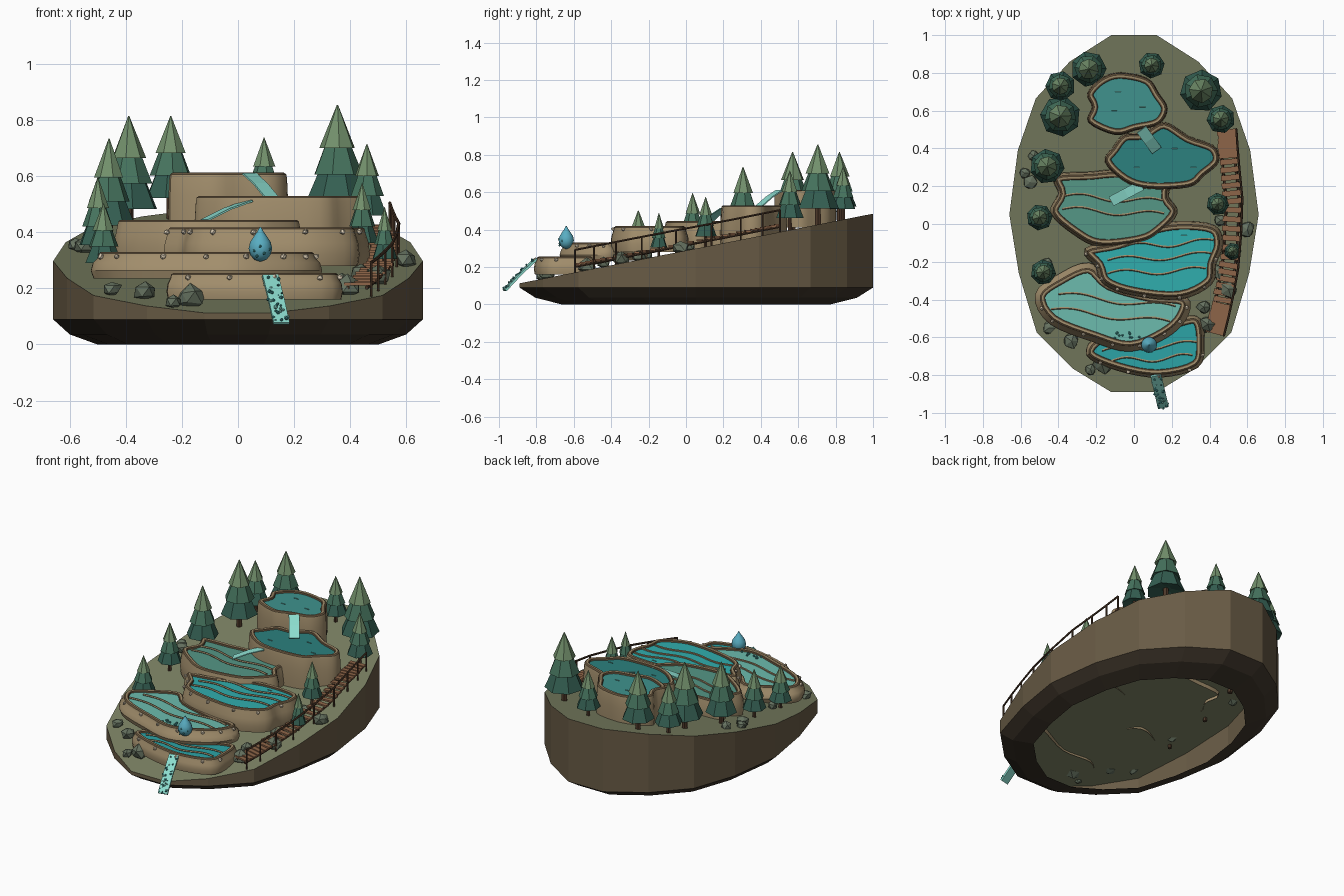
import bpy, bmesh, math, random
from mathutils import Vector, Matrix

if "Cube" in bpy.data.objects:
    bpy.data.objects.remove(bpy.data.objects["Cube"])
random.seed(4)

def ground_z(y):
    return 0.288 + 0.197 * y

def mat(name, r, g, b):
    m = bpy.data.materials.new(name)
    m.diffuse_color = (r, g, b, 1)
    m.use_nodes = True
    m.node_tree.nodes["Principled BSDF"].inputs["Base Color"].default_value = m.diffuse_color
    return m

SOIL, CLIFF, DARK = mat("moss", .2, .22, .125), mat("cliff", .14, .105, .06), mat("cliff_dark", .05, .037, .024)
TAN, RIM = mat("travertine", .36, .27, .15), mat("rim", .13, .085, .045)
PALE, ROCK = mat("pale_stone", .7, .6, .45), mat("rock", .13, .165, .115)
WOOD, PLANK = mat("wood", .075, .04, .022), mat("plank", .27, .13, .065)
GREENS = [mat("needle_low", .035, .115, .085), mat("needle_mid", .06, .17, .11), mat("needle_top", .17, .28, .15)]
FALL, DROP, FOAM = mat("fall", .26, .72, .62), mat("drop", .1, .42, .54), mat("foam", .05, .3, .3)

def mesh(name, verts, faces, mats, idx=None, smooth=False):
    me = bpy.data.meshes.new(name)
    me.from_pydata([tuple(v) for v in verts], [], faces)
    for m in mats:
        me.materials.append(m)
    if idx:
        me.polygons.foreach_set("material_index", idx)
    bm = bmesh.new()
    bm.from_mesh(me)
    bmesh.ops.recalc_face_normals(bm, faces=bm.faces)
    bm.to_mesh(me)
    bm.free()
    o = bpy.data.objects.new(name, me)
    bpy.context.collection.objects.link(o)
    if smooth:
        bpy.ops.object.select_all(action='DESELECT')
        o.select_set(True)
        bpy.context.view_layer.objects.active = o
        bpy.ops.object.shade_smooth_by_angle(angle=math.radians(35))
    return o

def loft(name, rings, mats, row_mats=None, smooth=False, cap=False):
    n = len(rings[0])
    faces, idx = [], []
    for r in range(len(rings) - 1):
        for i in range(n):
            j = (i + 1) % n
            faces.append((r*n + i, r*n + j, r*n + n + j, r*n + n + i))
            idx.append(row_mats[r] if row_mats else 0)
    if cap:
        faces += [tuple(range(n)), tuple(range((len(rings)-1)*n, len(rings)*n))]
        idx += [0, row_mats[-1] if row_mats else 0]
    return mesh(name, [v for ring in rings for v in ring], faces, mats, idx, smooth)

def circle(c, r, z, n, rot=0):
    return [(c[0] + r*math.cos(rot + i*math.tau/n), c[1] + r*math.sin(rot + i*math.tau/n), z) for i in range(n)]

def tube(name, pts, r, m, sides=6):
    pts = [Vector(p) for p in pts]
    rings = []
    for i, p in enumerate(pts):
        t = (pts[min(i+1, len(pts)-1)] - pts[max(i-1, 0)]).normalized()
        u = t.cross(Vector((0, 0, 1)) if abs(t.z) < .9 else Vector((1, 0, 0))).normalized()
        w = t.cross(u)
        rings.append([p + r*(math.cos(a)*u + math.sin(a)*w) for a in [k*math.tau/sides for k in range(sides)]])
    return loft(name, rings, [m], cap=True)

def pebble(name, c, r, m, sub=1, rough=0.0, squash=1.0):
    bm = bmesh.new()
    bmesh.ops.create_icosphere(bm, subdivisions=sub, radius=r)
    for v in bm.verts:
        v.co *= 1 + random.uniform(-rough, rough)
        v.co.z *= squash
    bmesh.ops.translate(bm, verts=bm.verts, vec=c)
    me = bpy.data.meshes.new(name)
    bm.to_mesh(me)
    bm.free()
    me.materials.append(m)
    o = bpy.data.objects.new(name, me)
    bpy.context.collection.objects.link(o)

# island: sloped top, faceted cliff, undercut open base
half = [(.12, 1), (.34, .86), (.52, .665), (.615, .39), (.66, .05), (.61, -.26), (.515, -.575), (.325, -.765), (.12, -.89)]
edge = half + [(-x, y) for x, y in reversed(half)]
ring = lambda s, z: [(x*s, .05 + (y - .05)*s, z) for x, y in edge]
top = [(x, y, ground_z(y)) for x, y in edge]
loft("island_cliff", [top, ring(1, .09), ring(.91, .036), ring(.76, 0)], [CLIFF, DARK], [0, 1, 1])
mesh("island_top", top, [tuple(range(len(top)))], [SOIL])

def smooth_loop(p, k=4):
    p = [Vector(q) for q in p]
    n, out = len(p), []
    for i in range(n):
        a, b, c, d = p[i-1], p[i], p[(i+1) % n], p[(i+2) % n]
        for s in range(k):
            t = s / k
            out.append(.5*(2*b + (c-a)*t + (2*a - 5*b + 4*c - d)*t*t + (3*b - a - 3*c + d)*t**3))
    return out

# terraced pools: lip, bulging wall, water disc, ripple ridges, studs
def pool(name, pts, top, base, color, flare=.014, ripples=(), studs=False):
    loop = smooth_loop(pts[::-1])
    n = len(loop)
    nrm = [Vector((t.y, -t.x)).normalized() for t in [loop[(i+1) % n] - loop[i-1] for i in range(n)]]
    def off(d, z):
        return [(*(loop[i] + nrm[i]*d), z if z > base + .001 else max(base, ground_z(loop[i].y) - .02)) for i in range(n)]
    h = top - base
    rows = [off(-.032, top-.02), off(-.028, top-.003), off(-.021, top), off(-.011, top), off(-.003, top-.006),
            off(0, top-.02), off(flare*.7, top-.4*h), off(flare, top-.7*h), off(flare*.6, base)]
    loft(name + "_wall", rows, [TAN, RIM], [1, 1, 0, 1, 0, 0, 0, 0], smooth=True)
    water = mat(name + "_water", *color)
    mesh(name + "_water", off(-.026, top-.012), [tuple(range(n))], [water])
    for x0, y0, x1, y1 in ripples:
        line = []
        for k in range(17):
            t = k / 16
            line.append((x0 + (x1-x0)*t, y0 + (y1-y0)*t + .016*math.sin(t*9), top-.008))
        tube(name + "_ripple", line, .006, TAN, 5)
    if studs:
        for i in range(0, n, 3):
            if nrm[i].y < -.1:
                pebble(name + "_stud", (*(loop[i] + nrm[i]*.004), top-.016), .011, PALE, 1, .2)

pool("pool_1", [(-.08,.8),(.07,.77),(.13,.69),(.175,.61),(.13,.53),(.01,.5),(-.1,.475),(-.24,.54),(-.22,.62),(-.245,.69),(-.18,.765)],
     .613, .41, (.05, .29, .27), .004)
pool("pool_2", [(-.05,.47),(.05,.48),(.16,.535),(.29,.46),(.42,.41),(.445,.33),(.37,.26),(.29,.2),(.08,.19),(-.05,.23),(-.15,.33),(-.11,.4)],
     .53, .32, (.025, .22, .21), .006)
pool("pool_3", [(-.41,.25),(-.23,.265),(-.08,.275),(.16,.24),(.175,.14),(.22,.06),(.13,-.04),(.03,-.09),(-.18,-.11),(-.31,-.05),(-.43,.06),(-.39,.16)],
     .445, .30, (.09, .31, .24), .012, [(-.37,.15,.15,.12), (-.38,.08,.16,.05)])
pool("pool_4", [(-.25,-.14),(-.08,-.1),(.08,-.03),(.24,.0),(.42,-.02),(.455,-.11),(.42,-.21),(.4,-.31),(.24,-.385),(0,-.365),(-.15,-.31),(-.19,-.22)],
     .418, .28, (.03, .42, .42), .016, [(-.06,-.12,.42,-.09), (-.14,-.19,.41,-.16), (-.14,-.26,.38,-.24)], True)
pool("pool_5", [(-.5,-.38),(-.39,-.29),(-.24,-.23),(-.13,-.32),(.08,-.38),(.26,-.4),(.255,-.49),(.16,-.58),(-.02,-.65),(-.21,-.6),(-.43,-.51)],
     .33, .235, (.15, .5, .42), .026, [(-.4,-.37,.22,-.44), (-.44,-.45,.19,-.52)], True)
pool("pool_6", [(.03,-.6),(.25,-.51),(.34,-.51),(.36,-.63),(.33,-.75),(.13,-.8),(-.08,-.765),(-.24,-.69),(-.17,-.6)],
     .255, .16, (.025, .37, .38), .014, [(-.17,-.67,.33,-.63), (-.12,-.725,.31,-.7)], True)

# water ribbons between pools and the outflow
def ribbon(name, a, b, w, th):
    a, b = Vector(a), Vector(b)
    d = (b - a).normalized()
    s = d.cross(Vector((0, 0, 1))).normalized() * w/2
    u = s.cross(d).normalized() * th/2
    loft(name, [[p+s+u, p-s+u, p-s-u, p+s-u] for p in (a, a.lerp(b, .5) + Vector((0, 0, .006)), b)], [FALL], cap=True)

ribbon("upper_fall", (.04, .5, .61), (.12, .39, .525), .06, .006)
ribbon("middle_fall", (.04, .205, .512), (-.12, .12, .443), .055, .006)
ribbon("outflow", (.115, -.8, .245), (.155, -.97, .075), .058, .012)
for k in range(34):
    t = random.random() ** .7
    pebble("foam_bead", (.115 + .04*t + random.uniform(-.03, .03), -.805 - .17*t + random.uniform(-.008, .008),
           .242 - .165*t + random.uniform(0, .014)), random.uniform(.004, .008), FOAM if k % 3 else FALL)
for k in range(10):
    pebble("water_bead", (random.uniform(-.12, .05), random.uniform(-.61, -.57), .322), .007, FOAM)
for x, y, z in [(-.1,.7,.603), (.03,.62,.603), (-.12,.6,.603), (.2,.4,.52), (.0,.3,.52), (.3,.3,.52), (.05,.22,.52), (.25,-.06,.408)]:
    tube("glint", [(x, y, z), (x+.03, y, z)], .002, FALL, 4)

# water drop over the lowest pool
prof = [(.004, .297), (.022, .303), (.036, .32), (.042, .342), (.037, .365), (.024, .385), (.012, .402), (.002, .42)]
loft("water_drop", [circle((.08, -.64), r, z, 14) for r, z in prof], [DROP], smooth=True, cap=True)
for a, z in [(-2.2, .335), (-1.2, .325), (-1.6, .35), (-.6, .34), (-1.9, .315)]:
    pebble("drop_bubble", (.08 + .038*math.cos(a), -.64 + .038*math.sin(a), z), .006, FOAM)

# conifers: trunk and three hexagonal skirts
def tree(x, y, r, tip):
    g = ground_z(y)
    h, rot = tip - g, random.uniform(0, 1)
    loft("tree_trunk", [circle((x, y), .17*r, g-.02, 6), circle((x, y), .14*r, g+.4*h, 6)], [WOOD], cap=True)
    for k, (z0, z1, ra, rb) in enumerate([(.2, .58, 1, .38), (.42, .78, .8, .25), (.64, 1, .58, .02)]):
        loft("tree_skirt", [circle((x, y), ra*r*.3, g+(z0+.05)*h, 7, rot+k*.3), circle((x, y), ra*r, g+z0*h, 7, rot+k*.3),
             circle((x, y), rb*r, g+z1*h, 7, rot+k*.3)], [GREENS[k]], cap=True)

for t in [(-.24,.82,.095,.815), (-.39,.73,.08,.75), (-.39,.57,.108,.815), (-.46,.305,.093,.735), (-.5,.035,.07,.595), (-.48,-.255,.068,.503),
          (.093,.84,.07,.738), (.355,.705,.113,.855), (.46,.555,.076,.715), (.443,.105,.06,.575), (.523,-.145,.046,.49)]:
    tree(*t)

# boulders
for x, y, r in [(-.17,-.745,.052), (-.33,-.62,.042), (-.46,-.21,.035), (-.45,-.55,.035), (-.55,.22,.04), (-.58,.27,.03), (-.53,.36,.03), (.39,-.53,.05),
                (.37,-.44,.04), (.5,-.345,.05), (.44,-.25,.04), (.6,-.03,.042), (.46,.02,.035), (.3,-.57,.035), (-.23,-.77,.03)]:
    pebble("boulder", (x, y, ground_z(y) + .5*r), r, ROCK, 1, .2, .85)

# boardwalk: stringers, planks and outer handrail
path = [(.49, .5), (.5, .35), (.525, .1), (.505, -.2), (.465, -.42), (.425, -.58)]
def walk(t):
    f = min(t, .9999) * (len(path) - 1)
    i = int(f)
    p = Vector(path[i]).lerp(Vector(path[i+1]), f - i)
    d = (Vector(path[i+1]) - Vector(path[i])).normalized()
    return Vector((*p, ground_z(p.y) + .035)), Vector((d.x, d.y, 0)), Vector((-d.y, d.x, 0))

for k in range(30):
    p, d, s = walk((k + .5) / 30)
    w = .05 + random.uniform(-.004, .004)
    quad = [p + s*w*a + d*.0145*b for a, b in [(-1, -1), (1, -1), (1, 1), (-1, 1)]]
    loft("plank", [quad, [q + Vector((0, 0, .01)) for q in quad]], [PLANK], cap=True)
for side in (-.035, .035):
    tube("stringer", [walk(k/15)[0] + walk(k/15)[2]*side - Vector((0, 0, .006)) for k in range(16)], .007, WOOD)
rail = [walk(k/8)[0] + walk(k/8)[2]*.052 for k in range(9)]
for q in rail:
    tube("rail_post", [q - Vector((0, 0, .05)), q + Vector((0, 0, .085))], .005, WOOD)
tube("handrail", [q + Vector((0, 0, .083)) for q in rail], .006, WOOD)
